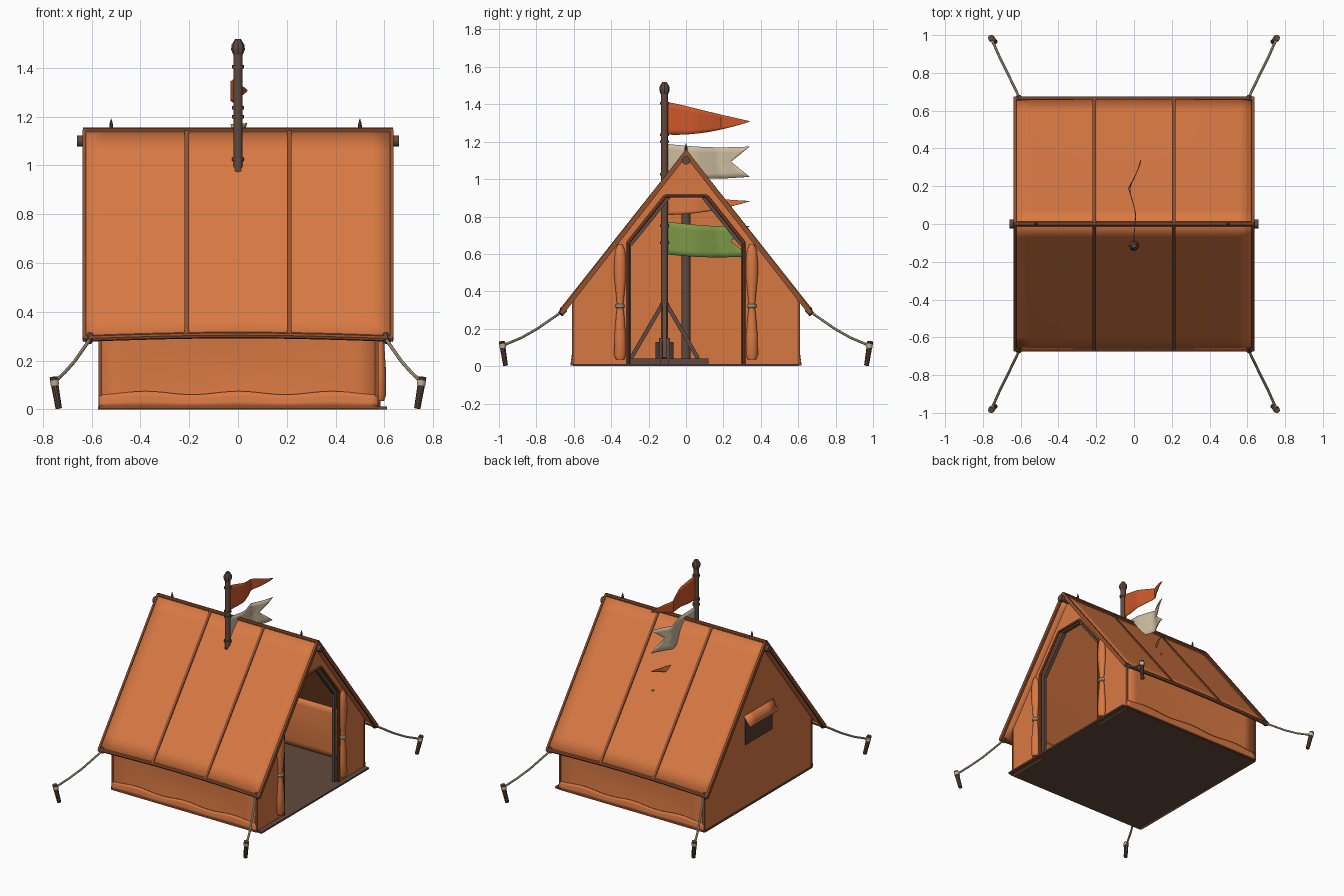
import bpy, bmesh, math
from mathutils import Vector, Matrix

if "Cube" in bpy.data.objects:
    bpy.data.objects.remove(bpy.data.objects["Cube"])


def mat(name, r, g, b):
    m = bpy.data.materials.new(name)
    lin = [(c / 255 / 12.92 if c < 11 else ((c / 255 + .055) / 1.055) ** 2.4) for c in (r, g, b)]
    m.diffuse_color = (*lin, 1)
    m.use_nodes = True
    m.node_tree.nodes["Principled BSDF"].inputs["Base Color"].default_value = m.diffuse_color
    return m


CANVAS = mat("orange_canvas", 217, 121, 67)
TRIM = mat("brown_trim", 146, 80, 46)
WOOD = mat("dark_wood", 97, 73, 62)
FLOOR = mat("floor_brown", 98, 74, 62)
ROPE = mat("rope_beige", 200, 182, 150)
RED = mat("flag_red", 205, 88, 42)
CREAM = mat("flag_cream", 205, 188, 160)
GREEN = mat("flag_green", 124, 152, 70)
DARK = mat("window_dark", 84, 60, 50)


def finish(name, bm, material, solid=0):
    bmesh.ops.recalc_face_normals(bm, faces=bm.faces)
    me = bpy.data.meshes.new(name)
    bm.to_mesh(me)
    bm.free()
    me.materials.append(material)
    ob = bpy.data.objects.new(name, me)
    bpy.context.collection.objects.link(ob)
    if solid:
        s = ob.modifiers.new("thickness", 'SOLIDIFY')
        s.thickness, s.offset = solid, 0
    bpy.context.view_layer.objects.active = ob
    ob.select_set(True)
    bpy.ops.object.shade_smooth_by_angle(angle=math.radians(35))
    ob.select_set(False)
    return ob


def box(bm, x0, x1, y0, y1, z0, z1):
    m = Matrix.Translation(((x0 + x1) / 2, (y0 + y1) / 2, (z0 + z1) / 2))
    bmesh.ops.create_cube(bm, size=1, matrix=m @ Matrix.Diagonal((x1 - x0, y1 - y0, z1 - z0, 1)))


def rod(bm, a, b, r0, r1=None, sides=12):
    a, b = Vector(a), Vector(b)
    rot = (b - a).to_track_quat('Z', 'Y').to_matrix().to_4x4()
    bmesh.ops.create_cone(bm, cap_ends=True, segments=sides, radius1=r0, radius2=r0 if r1 is None else r1,
                          depth=(b - a).length, matrix=Matrix.Translation((a + b) / 2) @ rot)


def beam(bm, a, b, w, h):
    """Rectangular bar; w is measured sideways, h towards the upper side."""
    a, b = Vector(a), Vector(b)
    rot = (b - a).to_track_quat('Z', 'Y').to_matrix().to_4x4()
    bmesh.ops.create_cube(bm, size=1, matrix=Matrix.Translation((a + b) / 2) @ rot
                          @ Matrix.Diagonal((w, h, (b - a).length, 1)))


def sheet(bm, nu, nv, f):
    v = [[bm.verts.new(f(i / nu, j / nv)) for j in range(nv + 1)] for i in range(nu + 1)]
    for i in range(nu):
        for j in range(nv):
            bm.faces.new((v[i][j], v[i + 1][j], v[i + 1][j + 1], v[i][j + 1]))


def lathe(bm, cx, cy, prof, sides=16, sx=1):
    rings = [[bm.verts.new((cx + sx * r * math.cos(2 * math.pi * k / sides),
                            cy + r * math.sin(2 * math.pi * k / sides), z)) for k in range(sides)] for r, z in prof]
    for p, q in zip(rings, rings[1:]):
        for k in range(sides):
            bm.faces.new((p[k], p[(k + 1) % sides], q[(k + 1) % sides], q[k]))
    bm.faces.new(rings[0][::-1])
    bm.faces.new(rings[-1])


def extruded_wall(name, outline, x0, x1):
    bm = bmesh.new()
    f = bm.faces.new([bm.verts.new((x0, y, z)) for y, z in outline])
    new = bmesh.ops.extrude_face_region(bm, geom=[f])["geom"]
    bmesh.ops.translate(bm, vec=(x1 - x0, 0, 0), verts=[g for g in new if isinstance(g, bmesh.types.BMVert)])
    bmesh.ops.triangulate(bm, faces=[f for f in bm.faces if len(f.verts) > 4])
    return finish(name, bm, CANVAS)


# Roof: two slopes with a slightly lifted middle of the eaves
def roof(side, x, t, up=0):
    lift = .014 * math.cos(math.pi * x / 1.27) * t ** 3
    return Vector((x, side * (t * .662 + up * .78), 1.14 - .85 * t + lift + up * .6))


for side, label in ((-1, "front"), (1, "back")):
    bm = bmesh.new()
    sheet(bm, 16, 10, lambda u, v: roof(side, -.63 + 1.26 * u, v))
    finish("roof_" + label, bm, CANVAS, .014)
    bm = bmesh.new()
    for x in (-.21, .21):
        beam(bm, roof(side, x, 0, .006), roof(side, x, 1, .006), .018, .012)
    for x in (-.63, .63):
        beam(bm, roof(side, x, 0), roof(side, x, 1), .014, .026)
    for i in range(12):
        a, b = -.635 + 1.27 * i / 12, -.635 + 1.27 * (i + 1) / 12
        rod(bm, roof(side, a, 1), roof(side, b, 1), .013, sides=8)
    finish("roof_seams_" + label, bm, TRIM)

bm = bmesh.new()
rod(bm, (-.635, 0, 1.142), (.635, 0, 1.142), .013, sides=10)
finish("ridge_cap", bm, TRIM)

# Ridge pole, rear pole, ridge pins
bm = bmesh.new()
rod(bm, (-.635, 0, 1.1), (.635, 0, 1.1), .018)
for s in (-1, 1):
    rod(bm, (s * .635, 0, 1.1), (s * .66, 0, 1.1), .023)
rod(bm, (-.5, 0, .01), (-.5, 0, 1.1), .025)
for x in (-.52, .5):
    lathe(bm, x, 0, [(.005, 1.13), (.008, 1.16), (.007, 1.17), (.001, 1.192)], 8)
finish("ridge_pole_and_rear_pole", bm, WOOD)

# End walls
door = [(.31, .0), (.31, .66), (.11, .91), (-.11, .91), (-.31, .66), (-.31, .0)]
shell = [(-.6, .0), (-.6, .355), (0, 1.125), (.6, .355), (.6, .0)]
extruded_wall("rear_end_wall", shell, -.57, -.558)
extruded_wall("door_end_wall", shell + door, .563, .575)

# Side walls with wavy hem
for side, label in ((-1, "front"), (1, "back")):
    bm = bmesh.new()
    sheet(bm, 12, 8, lambda u, v: (-.57 + 1.145 * u, side * (.6 - .012 * math.sin(math.pi * u) * math.sin(math.pi * v)),
                                   .005 + .36 * v))
    finish("side_wall_" + label, bm, CANVAS, .01)
    bm = bmesh.new()
    sheet(bm, 36, 3, lambda u, v: (-.57 + 1.145 * u, side * (.613 - .008 * v),
                                   .012 + v * (.055 - .007 * math.cos(6 * math.pi * u))))
    finish("wall_hem_" + label, bm, CANVAS, .008)
    bm = bmesh.new()
    for x in (-.566, .569):
        box(bm, x - .007, x + .007, side * .603 - .007, side * .603 + .007, .005, .345)
    box(bm, -.57, .575, side * .607 - .01, side * .607 + .01, .004, .014)
    finish("wall_edging_" + label, bm, TRIM)

# Floor
bm = bmesh.new()
box(bm, -.575, .61, -.605, .605, 0, .012)
finish("floor", bm, FLOOR)

# Doorway edging and inner door frame
bm = bmesh.new()
for a, b in zip(door, door[1:]):
    rod(bm, (.576, *a), (.576, *b), .009, sides=8)
finish("door_edging", bm, TRIM)
bm = bmesh.new()
for s in (-1, 1):
    beam(bm, (.545, s * .305, .01), (.545, s * .305, .67), .022, .022)
    beam(bm, (.545, s * .3, .65), (.545, s * .095, .905), .026, .026)
beam(bm, (.545, -.11, .915), (.545, .11, .915), .022, .022)
finish("door_frame", bm, WOOD)

# Tied-back door curtains
bundle = [(.022, .035), (.032, .06), (.031, .16), (.022, .27), (.016, .32), (.021, .37),
          (.032, .48), (.032, .56), (.026, .62), (.012, .65)]
for s, label in ((-1, "left"), (1, "right")):
    bm = bmesh.new()
    lathe(bm, .582, s * .352, bundle, 16, .8)
    finish("curtain_" + label, bm, CANVAS)
    bm = bmesh.new()
    lathe(bm, .582, s * .352, [(.02, .31), (.024, .315), (.024, .328), (.02, .333)], 12)
    finish("curtain_tie_" + label, bm, ROPE)

# Rear window with awning flap
bm = bmesh.new()
box(bm, -.576, -.569, -.15, .15, .45, .63)
finish("rear_window", bm, DARK)
bm = bmesh.new()
sheet(bm, 4, 2, lambda u, v: (-.572 - .045 * v, -.16 + .32 * u, .66 - .07 * v))
finish("window_flap", bm, CANVAS, .01)

# Flag pole with rings, cap and braced foot
PY = -.115
bm = bmesh.new()
rod(bm, (0, PY, .01), (0, PY, 1.47), .019)
for z in (.33, .66, .75, .975, 1.025, 1.2, 1.237, 1.405):
    rod(bm, (0, PY, z - .007), (0, PY, z + .007), .024)
lathe(bm, 0, PY, [(.02, 1.455), (.028, 1.475), (.027, 1.493), (.012, 1.518)], 8)
box(bm, -.022, .022, PY - .22, PY + .235, .012, .042)
box(bm, -.22, .22, PY - .022, PY + .022, .012, .042)
box(bm, -.03, .03, PY - .03, PY + .03, .04, .15)
for dx, dy in ((1, 0), (-1, 0), (0, 1), (0, -1)):
    beam(bm, (dx * .18, PY + dy * .18, .04), (dx * .012, PY + dy * .012, .33), .022, .022)
    rod(bm, (dx * .036, PY + dy * .036, .02), (dx * .036, PY + dy * .036, .13), .012, sides=8)
finish("flag_pole", bm, WOOD)

# Flags share one wave
WAVE = [(-.12, 0), (-.06, 0), (.05, .01), (.13, -.01), (.19, -.03), (.24, 0), (.31, .03), (.36, .04)]


def wave(y):
    for (a, p), (b, q) in zip(WAVE, WAVE[1:]):
        if y <= b:
            return p + (q - p) * (y - a) / (b - a)
    return WAVE[-1][1]


def flag(name, z0, z1, half, forked, material):
    def point(u, v):
        w = 2 * v - 1
        if forked:
            length, h = .44 - .1 * (1 - abs(w)), half * (1 - .08 * u)
        else:
            length, h = .44, half * (1.02 - u ** 1.4)
        y = -.1 + length * u
        return (wave(y), y, z0 + (z1 - z0) * u + w * h - .01 * math.sin(math.pi * u))
    bm = bmesh.new()
    sheet(bm, 20, 6, point)
    finish(name, bm, material, .004)


flag("top_pennant", 1.325, 1.308, .085, False, RED)
flag("second_flag", 1.1, 1.093, .088, True, CREAM)
flag("third_pennant", .865, .882, .055, False, CANVAS)
flag("fourth_flag", .685, .668, .088, True, GREEN)

# Guy ropes, pegs and corner toggles
for sx in (-1, 1):
    for sy in (-1, 1):
        tag = ("left" if sx < 0 else "right") + ("_front" if sy < 0 else "_back")
        path = [(.605, .665, .29), (.67, .8, .197), (.71, .88, .152), (.752, .975, .112)]
        path = [(sx * x, sy * y, z) for x, y, z in path]
        bm = bmesh.new()
        for a, b in zip(path, path[1:]):
            rod(bm, a, b, .007, sides=8)
        rod(bm, (sx * .751, sy * .979, .1), (sx * .754, sy * .982, .122), .018)
        finish("guy_rope_" + tag, bm, ROPE)
        bm = bmesh.new()
        rod(bm, (sx * .735, sy * .965, .004), (sx * .757, sy * .985, .132), .013, .016, 10)
        rod(bm, (sx * .605, sy * .648, .305), (sx * .612, sy * .672, .278), .016, sides=8)
        finish("peg_" + tag, bm, WOOD)
